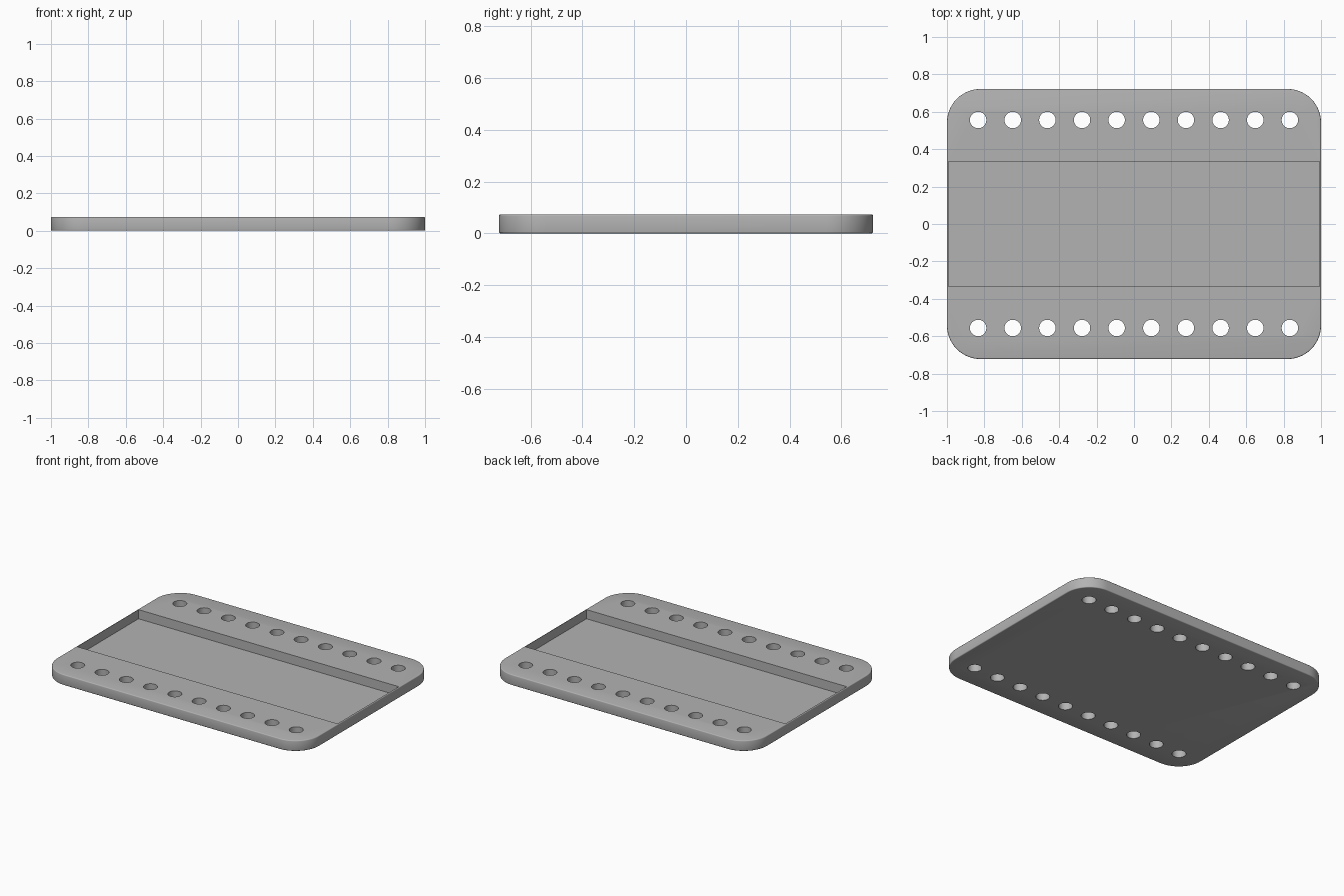
import bpy
import bmesh
from math import cos, sin, pi, radians
from mathutils import Matrix

WIDTH, DEPTH, HEIGHT = 2.0, 1.444, 0.073
CORNER, EDGE = 0.18, 0.006
POCKET_X, POCKET_Y, FLOOR = 0.993, 0.334, 0.01
HOLES, PITCH, HOLE_Y, HOLE_R = 10, 0.1852, 0.556, 0.044

cube = bpy.data.objects.get("Cube")
if cube:
    bpy.data.objects.remove(cube, do_unlink=True)

grey = bpy.data.materials.new("plain grey")
grey.use_nodes = True
colour = (0.45, 0.45, 0.45, 1)
grey.diffuse_color = colour
grey.node_tree.nodes["Principled BSDF"].inputs["Base Color"].default_value = colour


def make_object(name, bm):
    mesh = bpy.data.meshes.new(name)
    bmesh.ops.recalc_face_normals(bm, faces=bm.faces)
    bm.to_mesh(mesh)
    bm.free()
    mesh.materials.append(grey)
    obj = bpy.data.objects.new(name, mesh)
    bpy.context.collection.objects.link(obj)
    return obj


def cut(target, cutter):
    cutter.hide_render = True
    mod = target.modifiers.new(cutter.name, 'BOOLEAN')
    mod.operation, mod.solver, mod.object = 'DIFFERENCE', 'EXACT', cutter
    bpy.ops.object.modifier_apply(modifier=mod.name)
    bpy.data.objects.remove(cutter, do_unlink=True)


# Plate: rounded rectangle, extruded, with softened rims
bm = bmesh.new()
steps = 14
outline = []
for quarter, (sx, sy) in enumerate([(1, 1), (-1, 1), (-1, -1), (1, -1)]):
    for i in range(steps + 1):
        a = (quarter + i / steps) * pi / 2
        outline.append(bm.verts.new((sx * (WIDTH / 2 - CORNER) + CORNER * cos(a),
                                     sy * (DEPTH / 2 - CORNER) + CORNER * sin(a), 0)))
base = bm.faces.new(outline)
top = bmesh.ops.extrude_face_region(bm, geom=[base])["geom"]
bmesh.ops.translate(bm, vec=(0, 0, HEIGHT),
                    verts=[v for v in top if isinstance(v, bmesh.types.BMVert)])
rims = [e for e in bm.edges if abs(e.verts[0].co.z - e.verts[1].co.z) < EDGE]
bmesh.ops.bevel(bm, geom=rims, offset=EDGE, segments=3, profile=0.5, affect='EDGES')
plate = make_object("mounting_plate", bm)
bpy.context.view_layer.objects.active = plate
plate.select_set(True)

# Shallow tray between the two hole rows
bm = bmesh.new()
bmesh.ops.create_cube(bm, size=2, matrix=Matrix.Translation((0, 0, FLOOR + 0.1))
                      @ Matrix.Diagonal((POCKET_X, POCKET_Y, 0.1, 1)))
cut(plate, make_object("tray_cutter", bm))

# Two rows of through holes
bm = bmesh.new()
for side in (-1, 1):
    for i in range(HOLES):
        x = (i - (HOLES - 1) / 2) * PITCH
        bmesh.ops.create_cone(bm, cap_ends=True, segments=32, radius1=HOLE_R,
                              radius2=HOLE_R, depth=0.4,
                              matrix=Matrix.Translation((x, side * HOLE_Y, 0)))
cut(plate, make_object("hole_cutter", bm))

bpy.ops.object.shade_smooth_by_angle(angle=radians(35))
